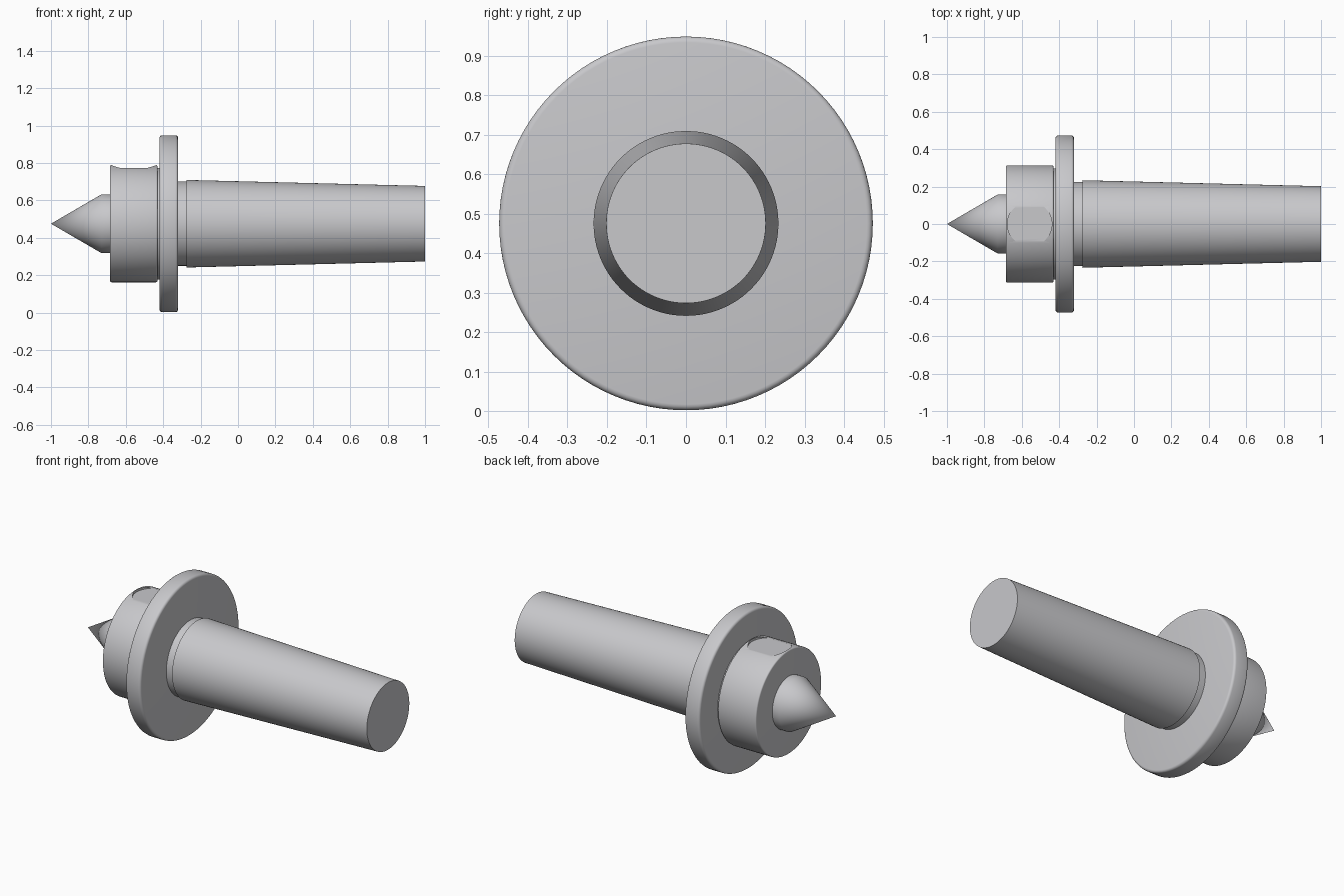
import bpy, bmesh, math
from mathutils import Matrix

if "Cube" in bpy.data.objects:
    bpy.data.objects.remove(bpy.data.objects["Cube"])

AXIS_Z = 0.475
SEGMENTS = 96

steel = bpy.data.materials.new("grey_steel")
steel.diffuse_color = (0.58, 0.58, 0.60, 1)
steel.use_nodes = True
steel.node_tree.nodes["Principled BSDF"].inputs["Base Color"].default_value = steel.diffuse_color


def finish(obj):
    bpy.ops.object.select_all(action='DESELECT')
    obj.select_set(True)
    bpy.context.view_layer.objects.active = obj
    bpy.ops.object.shade_smooth_by_angle(angle=math.radians(35))


def lathe(name, profile):
    """Revolve (x, radius) points around the long axis."""
    bm = bmesh.new()
    verts = [bm.verts.new((x, 0, r)) for x, r in profile]
    edges = [bm.edges.new(pair) for pair in zip(verts, verts[1:])]
    bmesh.ops.spin(bm, geom=verts + edges, cent=(0, 0, 0), axis=(1, 0, 0),
                   angle=math.tau, steps=SEGMENTS, use_duplicate=False)
    bmesh.ops.remove_doubles(bm, verts=bm.verts, dist=1e-5)
    bmesh.ops.recalc_face_normals(bm, faces=bm.faces)
    mesh = bpy.data.meshes.new(name)
    bm.to_mesh(mesh)
    bm.free()
    mesh.materials.append(steel)
    obj = bpy.data.objects.new(name, mesh)
    obj.location.z = AXIS_Z
    bpy.context.collection.objects.link(obj)
    finish(obj)
    return obj


def rounded_disc(x0, x1, r, b):
    """Closed disc profile with rounded rims."""
    pts = [(x0, 0)]
    for cx, start in ((x0 + b, 180), (x1 - b, 90)):
        for i in range(5):
            a = math.radians(start - 22.5 * i)
            pts.append((cx + b * math.cos(a), r - b + b * math.sin(a)))
    return pts + [(x1, 0)]


# Pointed tip with a short cylindrical base
lathe("centre_point", [(-1, 0), (-0.73, 0.157), (-0.68, 0.157), (-0.68, 0)])
# Hub, neck and wide flange
hub = lathe("hub", rounded_disc(-0.685, -0.43, 0.313, 0.008))
lathe("neck", [(-0.435, 0), (-0.435, 0.298), (-0.415, 0.298), (-0.415, 0)])
lathe("flange", rounded_disc(-0.42, -0.32, 0.473, 0.015))
# Collar and tapered shank
lathe("collar", [(-0.325, 0), (-0.325, 0.225), (-0.27, 0.225), (-0.27, 0)])
lathe("tapered_shank", [(-0.275, 0), (-0.275, 0.234), (1, 0.202), (1, 0)])

# Shallow flat-bottomed round pocket in the top of the hub
bm = bmesh.new()
bmesh.ops.create_cone(bm, cap_ends=True, segments=64, radius1=0.119,
                      radius2=0.119, depth=0.1,
                      matrix=Matrix.Translation((-0.558, 0, AXIS_Z + 0.349)))
mesh = bpy.data.meshes.new("pocket_cutter")
bm.to_mesh(mesh)
bm.free()
mesh.materials.append(steel)
cutter = bpy.data.objects.new("pocket_cutter", mesh)
bpy.context.collection.objects.link(cutter)
cut = hub.modifiers.new("pocket", 'BOOLEAN')
cut.operation = 'DIFFERENCE'
cut.solver = 'EXACT'
cut.object = cutter
bpy.context.view_layer.objects.active = hub
bpy.ops.object.modifier_apply(modifier=cut.name)
finish(hub)
bpy.data.objects.remove(cutter, do_unlink=True)
